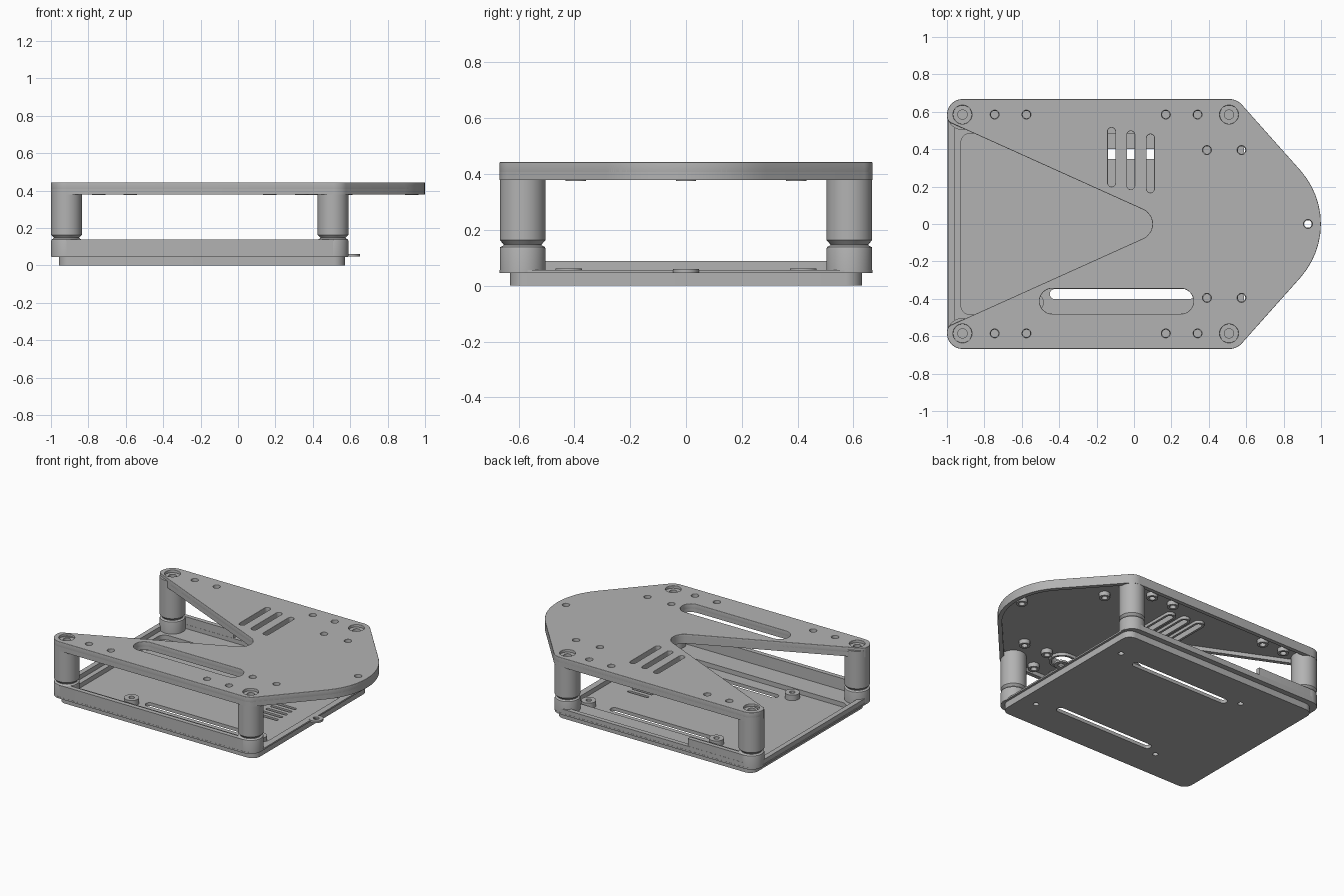
import bpy, bmesh, math
from mathutils import Vector

if "Cube" in bpy.data.objects:
    bpy.data.objects.remove(bpy.data.objects["Cube"])

grey = bpy.data.materials.new("matte grey")
grey.use_nodes = True
GREY = (0.45, 0.45, 0.45, 1)
grey.diffuse_color = GREY
grey.node_tree.nodes["Principled BSDF"].inputs["Base Color"].default_value = GREY


def finish(obj):
    obj.data.materials.clear()
    obj.data.materials.append(grey)
    bpy.ops.object.select_all(action='DESELECT')
    obj.select_set(True)
    bpy.context.view_layer.objects.active = obj
    bpy.ops.object.shade_smooth_by_angle(angle=math.radians(35))
    return obj


# ---- flat outlines ----
def circle(x, y, r, n=28):
    return [(x + r * math.cos(i * math.tau / n), y + r * math.sin(i * math.tau / n)) for i in range(n)]


def rounded(corners, steps=12):
    """Fillet each (x, y, radius) corner of a polygon."""
    out, n = [], len(corners)
    for i, (x, y, r) in enumerate(corners):
        p = Vector((x, y))
        a = (Vector(corners[i - 1][:2]) - p).normalized()
        b = (Vector(corners[(i + 1) % n][:2]) - p).normalized()
        half = a.angle(b) / 2
        centre = p + (a + b).normalized() * r / math.sin(half)
        start = p + a * r / math.tan(half) - centre
        end = p + b * r / math.tan(half) - centre
        sweep = start.angle_signed(end)
        t0 = math.atan2(start.y, start.x)
        for k in range(steps + 1):
            t = t0 - sweep * k / steps
            out.append((centre.x + r * math.cos(t), centre.y + r * math.sin(t)))
    return out


def inset(corners, d):
    """Shift a counter-clockwise cornered polygon inwards, keeping its fillets concentric."""
    out, n = [], len(corners)
    for i, (x, y, r) in enumerate(corners):
        p = Vector((x, y))
        u = (p - Vector(corners[i - 1][:2])).normalized()
        v = (Vector(corners[(i + 1) % n][:2]) - p).normalized()
        turn = u.x * v.y - u.y * v.x
        nu, nv = Vector((-u.y, u.x)), Vector((-v.y, v.x))
        q = p + (nu + nv) * d / (1 + nu.dot(nv))
        out.append((q.x, q.y, max(r - d, 0.005) if turn > 0 else r + d))
    return out


def box(x0, x1, y0, y1, r):
    return rounded([(x0, y0, r), (x1, y0, r), (x1, y1, r), (x0, y1, r)], 8)


def slot(x0, x1, y0, y1):
    return box(x0, x1, y0, y1, min(x1 - x0, y1 - y0) / 2 - 0.0005)


def slab(name, loops, z0, z1, bevel=0.0):
    """Extrude filled outlines; loops inside others become holes."""
    cu = bpy.data.curves.new(name, 'CURVE')
    cu.dimensions, cu.fill_mode = '2D', 'BOTH'
    for pts in loops:
        sp = cu.splines.new('POLY')
        sp.points.add(len(pts) - 1)
        for q, (x, y) in zip(sp.points, pts):
            q.co = (x, y, 0, 1)
        sp.use_cyclic_u = True
    cu.extrude = (z1 - z0) / 2 - bevel
    cu.bevel_depth, cu.bevel_resolution, cu.offset = bevel, 3, -bevel
    obj = bpy.data.objects.new(name, cu)
    obj.location.z = (z0 + z1) / 2
    bpy.context.collection.objects.link(obj)
    bpy.ops.object.select_all(action='DESELECT')
    obj.select_set(True)
    bpy.context.view_layer.objects.active = obj
    bpy.ops.object.convert(target='MESH')
    return finish(bpy.context.view_layer.objects.active)


def lathe(name, profile, x, y, n=40):
    bm = bmesh.new()
    vs = [bm.verts.new((r, 0, z)) for r, z in profile]
    es = [bm.edges.new(e) for e in zip(vs, vs[1:])]
    bmesh.ops.spin(bm, geom=vs + es, cent=(0, 0, 0), axis=(0, 0, 1), angle=math.tau, steps=n)
    bmesh.ops.remove_doubles(bm, verts=bm.verts, dist=1e-5)
    bmesh.ops.recalc_face_normals(bm, faces=bm.faces)
    me = bpy.data.meshes.new(name)
    bm.to_mesh(me)
    bm.free()
    obj = bpy.data.objects.new(name, me)
    obj.location = (x, y, 0)
    bpy.context.collection.objects.link(obj)
    return finish(obj)


# ---- top deck: notched arrow plate with a hanging rim ----
DECK = [(-1, -0.668, 0.084), (0.55, -0.668, 0.09), (1.145, 0, 0.43), (0.55, 0.668, 0.09),
        (-1, 0.668, 0.084), (-1, 0.55, 0.04), (0.22, 0, 0.085), (-1, -0.55, 0.04)]
PILLARS = [(x, y) for x in (-0.917, 0.508) for y in (-0.585, 0.585)]
SCREWS = [(x, s * y) for s in (-1, 1) for x, y in
          ((-0.745, 0.585), (-0.575, 0.585), (0.17, 0.585), (0.34, 0.585), (0.39, 0.395), (0.575, 0.395))]
SCREWS.append((0.93, 0))
VENTS = [(-0.12, 0.2, 0.515), (-0.017, 0.185, 0.497), (0.088, 0.168, 0.48)]

openings = [slot(x - 0.02, x + 0.02, a, b) for x, a, b in VENTS] + [slot(-0.505, 0.318, -0.48, -0.345)]
collars = [slot(x - 0.036, x + 0.036, a - 0.016, b + 0.016) for x, a, b in VENTS]
collars.append(slot(-0.521, 0.334, -0.496, -0.329))
deck_loops = [rounded(DECK)] + openings
deck_loops += [circle(x, y, 0.023) for x, y in SCREWS] + [circle(x, y, 0.05) for x, y in PILLARS]
slab("deck_plate", deck_loops, 0.405, 0.443, 0.003)
slab("deck_rim", [rounded(DECK), rounded(inset(DECK, 0.028))], 0.378, 0.43)
for outer, inner in zip(collars, openings):
    slab("opening_collar", [outer, inner], 0.385, 0.41)
for x, y in SCREWS:
    slab("screw_collar", [circle(x, y, 0.036), circle(x, y, 0.02)], 0.375, 0.41)

# ---- corner pillars with a waist above the tray ----
PILLAR = [(0, 0.39), (0.025, 0.39), (0.025, 0.425), (0.082, 0.425), (0.082, 0.163), (0.068, 0.148),
          (0.068, 0.145), (0.08, 0.138), (0.082, 0.13), (0.082, 0.048), (0, 0.048)]
for x, y in PILLARS:
    lathe("corner_pillar", PILLAR, x, y)

# ---- base tray: stepped floor with slots, grille and screw bosses ----
BOSSES = [(x, y) for x in (-0.53, 0.46) for y in (-0.42, 0.42)]
long_slots = [slot(-0.45, 0.32, s - 0.027, s + 0.027) for s in (-0.375, 0.375)]
boss_holes = [circle(x, y, 0.018) for x, y in BOSSES]
grille = [slot(0.22, 0.38, y - 0.011, y + 0.011) for y in (-0.1, -0.05, 0, 0.05, 0.1)]
pan = box(-0.957, 0.572, -0.63, 0.63, 0.06)
recess = box(-0.925, 0.545, -0.485, 0.485, 0.05)
slab("tray_bottom", [pan] + long_slots + boss_holes, 0, 0.012)
slab("tray_floor", [pan] + long_slots + boss_holes + grille, 0.012, 0.024)
slab("tray_frame", [pan, recess], 0.024, 0.047)
slab("tray_flange", [box(-0.998, 0.588, -0.668, 0.668, 0.08), recess], 0.045, 0.056)
for x, y in BOSSES:
    slab("screw_boss", [circle(x, y, 0.048), circle(x, y, 0.018)], 0.02, 0.062)
slab("end_lug", [circle(0.605, 0, 0.046), circle(0.605, 0, 0.02)], 0.046, 0.06)

# ---- tray walls ----
slab("front_wall", [box(-0.92, 0.51, -0.667, -0.635, 0.004)], 0.05, 0.138)
slab("back_wall_low", [box(-0.92, 0.51, 0.635, 0.667, 0.004)], 0.05, 0.085)
slab("back_wall_high", [box(-0.92, -0.48, 0.636, 0.666, 0.004)], 0.08, 0.138)
slab("side_wall", [box(-0.995, -0.96, -0.585, 0.585, 0.004)], 0.05, 0.088)
